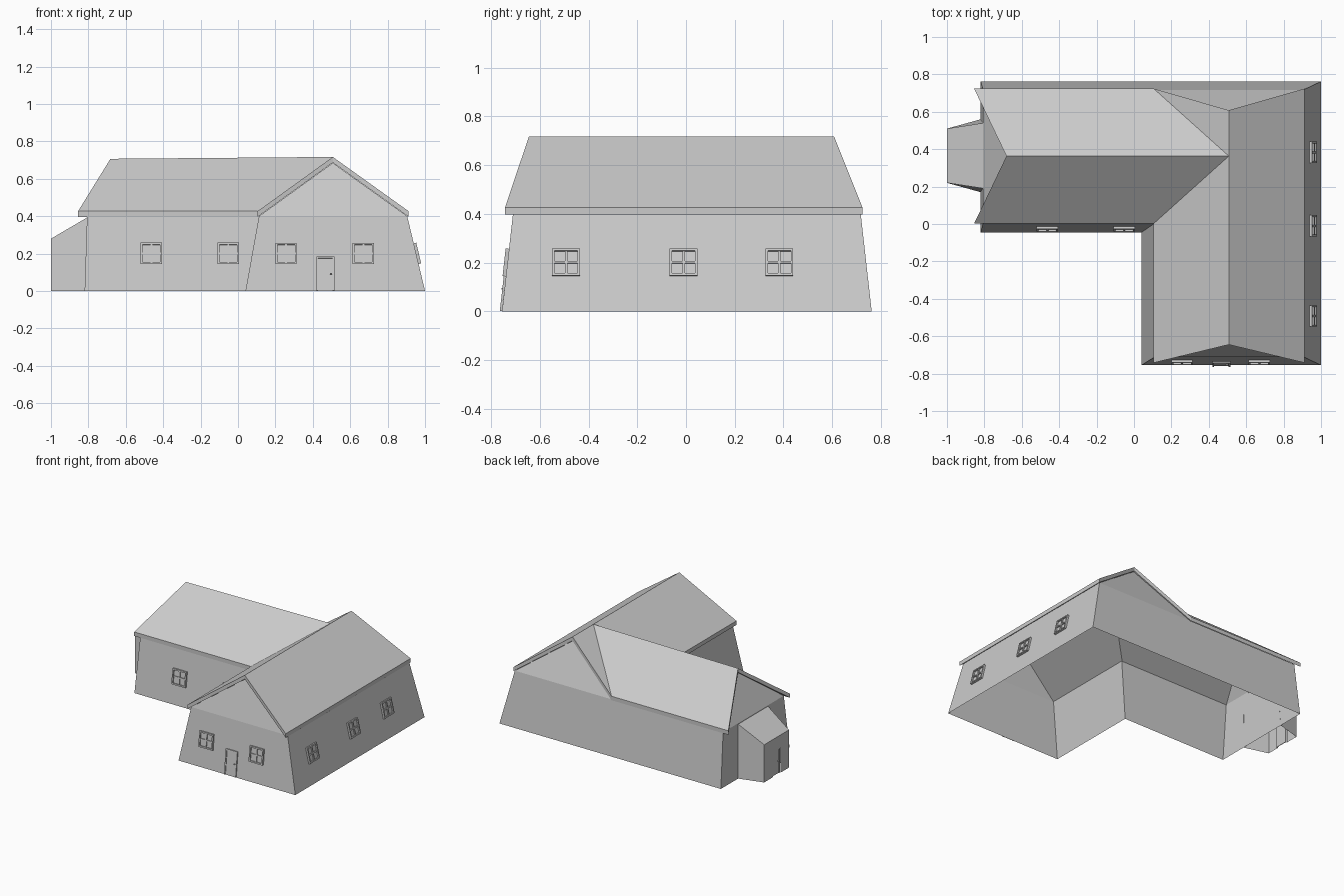
import bpy, bmesh, math
from mathutils import Matrix, Vector

if "Cube" in bpy.data.objects:
    bpy.data.objects.remove(bpy.data.objects["Cube"])


def make(name, verts, faces, fix=True):
    me = bpy.data.meshes.new(name)
    bm = bmesh.new()
    vs = [bm.verts.new(v) for v in verts]
    for f in faces:
        bm.faces.new([vs[i] for i in f])
    if fix:
        bmesh.ops.recalc_face_normals(bm, faces=bm.faces)
    bm.to_mesh(me)
    bm.free()
    ob = bpy.data.objects.new(name, me)
    bpy.context.collection.objects.link(ob)
    return ob


def boxes(name, parts, matrix):
    """One object made of boxes, each given as (min corner, max corner)."""
    me = bpy.data.meshes.new(name)
    bm = bmesh.new()
    for lo, hi in parts:
        lo, hi = Vector(lo), Vector(hi)
        m = Matrix.Translation((lo + hi) / 2) @ Matrix.Diagonal((*(hi - lo), 1))
        bmesh.ops.create_cube(bm, size=1, matrix=m)
    bm.to_mesh(me)
    bm.free()
    ob = bpy.data.objects.new(name, me)
    ob.matrix_world = matrix
    bpy.context.collection.objects.link(ob)


def on_wall(pos, turn, lean):
    return (Matrix.Translation(pos) @ Matrix.Rotation(math.radians(turn), 4, 'Z')
            @ Matrix.Rotation(-lean, 4, 'X'))


def window(name, pos, turn, lean, s=0.057, b=0.010, d=0.014):
    parts = [((-s, -d, s - b), (s, 0, s)), ((-s, -d, -s), (s, 0, -s + b)),
             ((-s, -d, -s + b), (-s + b, 0, s - b)), ((s - b, -d, -s + b), (s, 0, s - b)),
             ((-b / 2, -d * .8, -s + b), (b / 2, 0, s - b)),
             ((-s + b, -d * .8, -b / 2), (s - b, 0, b / 2)),
             ((-s + b, -.004, -s + b), (s - b, 0, s - b))]
    boxes(name, parts, on_wall(pos, turn, lean))


def door(name, pos, turn, lean, w=0.048, h=0.185, b=0.010, d=0.009):
    parts = [((-w, -d, 0), (-w + b, 0, h)), ((w - b, -d, 0), (w, 0, h)),
             ((-w + b, -d, h - b), (w - b, 0, h)),
             ((-w + b, -.004, 0), (w - b, 0, h - b)),
             ((w - .022, -.013, .088), (w - .013, -.004, .094))]
    boxes(name, parts, on_wall(pos, turn, lean))


# leaning walls of the L-shaped house, open underneath, with three gables
base = [(.04, -.755, 0), (1, -.755, 0), (1, .762, 0), (-.82, .762, 0), (-.82, -.045, 0), (.04, -.045, 0)]
top = [(.112, -.71, .4), (.905, -.71, .4), (.905, .717, .4), (-.807, .717, .4), (-.807, .005, .4), (.112, .005, .4)]
extra = [(.112, .717, .4), (.507, -.63, .685), (.507, .60, .685), (-.66, .361, .68)]
faces = [(i, (i + 1) % 6, (i + 1) % 6 + 6, i + 6) for i in range(6) if i != 2]
faces += [(2, 3, 9, 12, 8), (6, 7, 13), (8, 12, 14), (9, 10, 15)]
make("walls", base + top + extra, faces)

# roof slab: two crossing gables joined at the valleys
ze, zr, t = .427, .717, .03
rv = [(.105, -.742, ze), (.912, -.742, ze), (.912, .724, ze), (.105, .724, ze), (-.855, .724, ze),
      (-.855, .002, ze), (.105, .002, ze), (.507, -.645, zr), (.507, .363, zr), (.507, .608, zr), (-.682, .363, .707)]
rf = [(0, 7, 8, 6), (1, 2, 9, 8, 7), (3, 8, 9), (3, 4, 10, 8), (5, 6, 8, 10)]
rim = [0, 7, 1, 2, 9, 3, 4, 10, 5, 6]
n = len(rv)
low = [(x, y, z - t) for x, y, z in rv]
rims = [(a, b, b + n, a + n) for a, b in zip(rim, rim[1:] + rim[:1])]
make("roof", rv + low, rf + [tuple(i + n for i in f) for f in rf] + rims)

# side porch with flared sides, lean-to roof and doorway notch
pv = [(-1, .22, 0), (-1, .22, .28), (-1, .51, .28), (-1, .51, 0),
      (-.819, .17, 0), (-.807, .19, .393), (-.807, .54, .393), (-.819, .56, 0),
      (-1, .317, 0), (-1, .317, .185), (-1, .413, .185), (-1, .413, 0)]
make("porch", pv, [(0, 1, 5, 4), (3, 7, 6, 2), (1, 2, 6, 5),
                   (0, 8, 9, 1), (1, 9, 10, 2), (2, 10, 11, 3)])
door("porch_door", (-.987, .365, 0), -90, 0)

# windows
front, side = math.atan(.045 / .4), math.atan(.095 / .4)
for x in (.257, .67):
    window("front_window", (x, -.755 + .2 * .1125, .2), 0, front)
for x in (-.463, -.052):
    window("wing_window", (x, -.045 + .2 * .125, .2), 0, math.atan(.125))
for y in (-.492, -.01, .383):
    window("side_window", (1 - .2 * .2375, y, .2), 90, side)

# front door
door("front_door", (.467, -.755, .001), 0, front)
